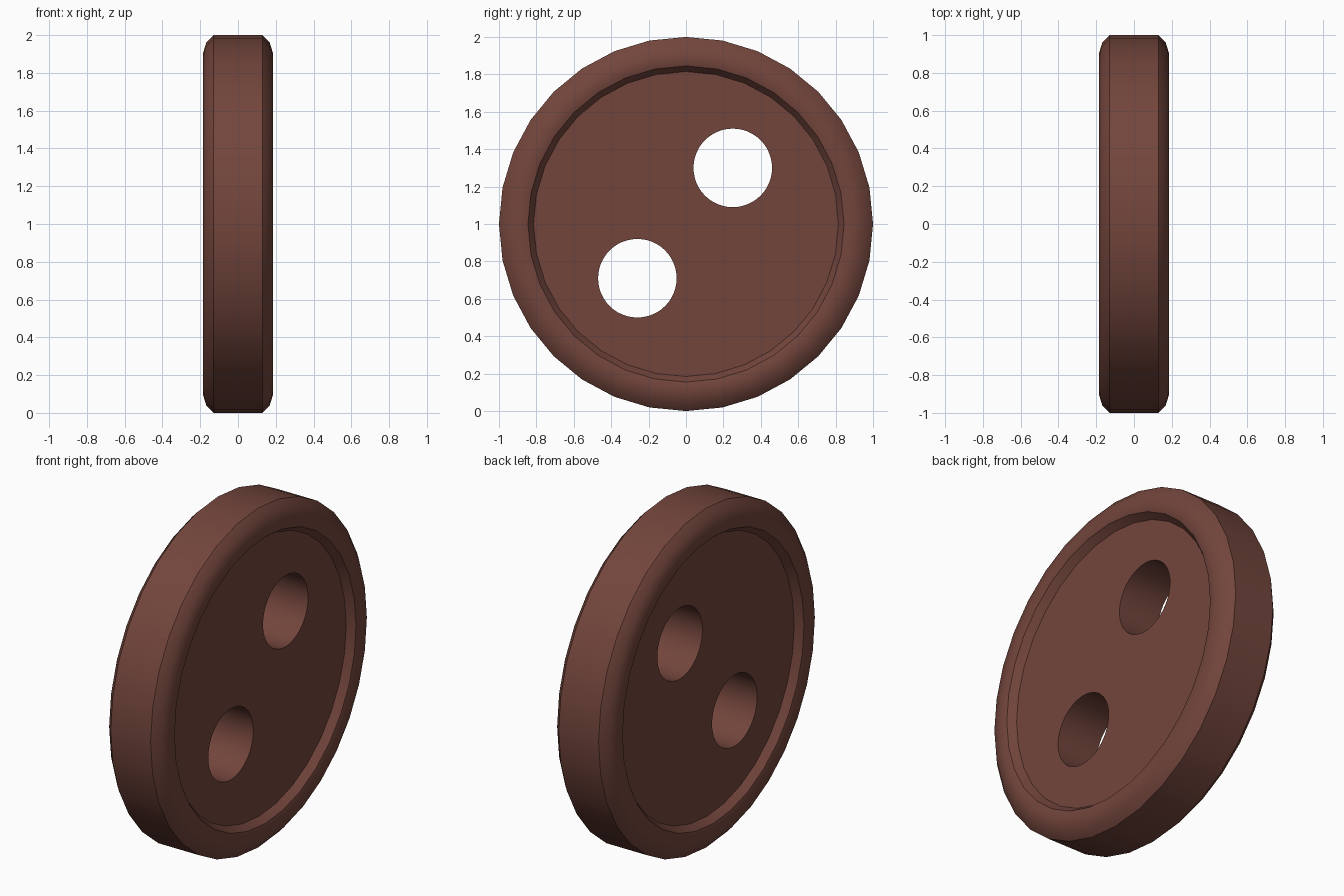
import bpy, bmesh, math
from mathutils import Matrix

if "Cube" in bpy.data.objects:
    bpy.data.objects.remove(bpy.data.objects["Cube"])

SIDES = 32


def lathe_x(name, profile, sides, centre):
    """Revolve (x, radius) points around the x axis and cap both ends."""
    bm = bmesh.new()
    rings = []
    for x, r in profile:
        ring = []
        for i in range(sides):
            a = 2 * math.pi * i / sides
            ring.append(bm.verts.new((x, r * math.sin(a), r * math.cos(a))))
        rings.append(ring)
    for a, b in zip(rings, rings[1:]):
        for i in range(sides):
            j = (i + 1) % sides
            bm.faces.new((a[i], a[j], b[j], b[i]))
    bm.faces.new(rings[0])
    bm.faces.new(rings[-1])
    bmesh.ops.translate(bm, verts=bm.verts, vec=centre)
    bmesh.ops.recalc_face_normals(bm, faces=bm.faces)
    mesh = bpy.data.meshes.new(name)
    bm.to_mesh(mesh)
    bm.free()
    obj = bpy.data.objects.new(name, mesh)
    bpy.context.collection.objects.link(obj)
    return obj


# Button body: rounded rim with a recessed floor on both faces
half = [(0.135, 0.815), (0.178, 0.845), (0.185, 0.87), (0.185, 0.905),
        (0.168, 0.96), (0.13, 1.0)]
profile = half + [(-x, r) for x, r in reversed(half)]
button = lathe_x("button", profile, SIDES, (0, 0, 1))

mat = bpy.data.materials.new("brown")
mat.diffuse_color = (0.17, 0.06, 0.045, 1)
mat.use_nodes = True
mat.node_tree.nodes["Principled BSDF"].inputs["Base Color"].default_value = mat.diffuse_color
button.data.materials.append(mat)

# Two thread holes
bpy.context.view_layer.objects.active = button
button.select_set(True)
for y, z in ((0.25, 1.30), (-0.26, 0.71)):
    cutter = lathe_x("hole_cutter", [(-0.4, 0.21), (0.4, 0.21)], 48, (0, y, z))
    cutter.hide_render = True
    mod = button.modifiers.new("thread_hole", 'BOOLEAN')
    mod.operation = 'DIFFERENCE'
    mod.solver = 'EXACT'
    mod.object = cutter
    bpy.ops.object.modifier_apply(modifier=mod.name)
    bpy.data.objects.remove(cutter)

bpy.ops.object.shade_smooth_by_angle(angle=math.radians(35))
